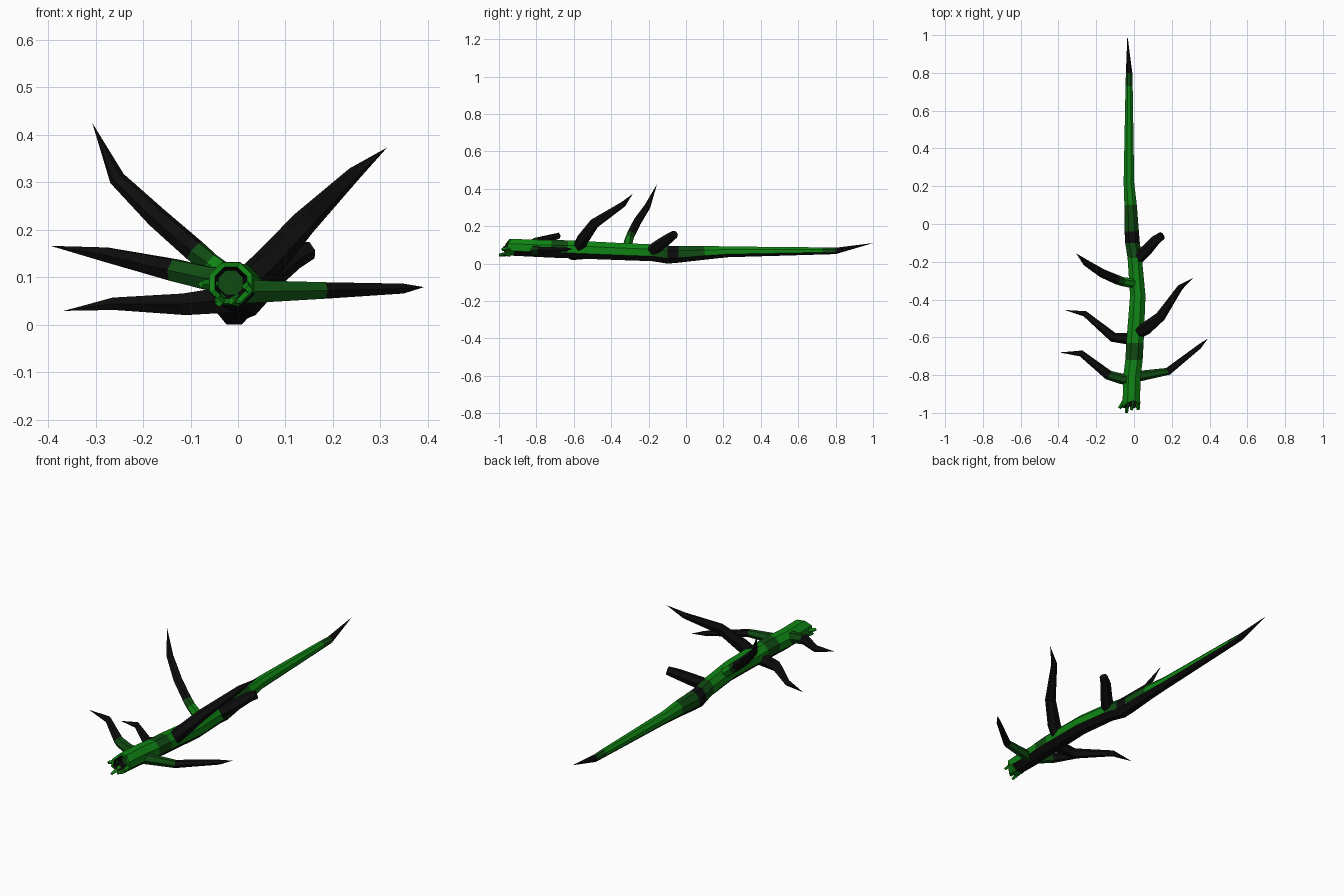
import bpy, bmesh, math
from mathutils import Vector

cube = bpy.data.objects.get("Cube")
if cube:
    bpy.data.objects.remove(cube, do_unlink=True)


def make_material(name, rgb):
    mat = bpy.data.materials.new(name)
    mat.use_nodes = True
    mat.diffuse_color = (*rgb, 1)
    mat.node_tree.nodes["Principled BSDF"].inputs["Base Color"].default_value = (*rgb, 1)
    return mat


MATERIALS = [make_material("moss_green", (0.005, 0.23, 0.007)),
             make_material("dark_green", (0.005, 0.07, 0.006)),
             make_material("charred_black", (0.004, 0.004, 0.004))]
GREEN, DARK, BLACK = range(3)


def loft(name, rings, colours, underside=None, cap_start=None):
    """Skin a list of rings; a ring of one point closes the end."""
    bm = bmesh.new()
    loops = [[bm.verts.new(p) for p in ring] for ring in rings]
    for a, b, colour in zip(loops, loops[1:], colours):
        n = len(a)
        for i in range(n):
            j = (i + 1) % n
            quad = [a[i], a[j], b[0]] if len(b) == 1 else [a[i], a[j], b[j], b[i]]
            bm.faces.new(quad).material_index = colour
    for loop, colour in ((loops[0], cap_start), (loops[-1], colours[-1])):
        if len(loop) > 2 and colour is not None:
            bm.faces.new(loop).material_index = colour
    bmesh.ops.recalc_face_normals(bm, faces=bm.faces)
    bm.normal_update()
    if underside is not None:
        for f in bm.faces:
            if f.normal.z < -0.3 and f.calc_center_median().y > -0.88:
                f.material_index = underside
    mesh = bpy.data.meshes.new(name)
    bm.to_mesh(mesh)
    bm.free()
    for mat in MATERIALS:
        mesh.materials.append(mat)
    obj = bpy.data.objects.new(name, mesh)
    bpy.context.collection.objects.link(obj)
    return obj


def octagon(y, x, z, rx, rz, jag=None):
    ring = []
    for k in range(8):
        a = math.radians(22.5 + 45 * k)
        ring.append(Vector((x + rx * 1.08 * math.cos(a),
                            y + (jag[k] if jag else 0),
                            z + rz * 1.08 * math.sin(a))))
    return ring


def branch(name, points, radii, colours, sides=6):
    """Tapered limb whose rings follow the bends of a path."""
    pts = [Vector(p) for p in points]
    rings = []
    for i, (p, r) in enumerate(zip(pts, radii)):
        if r == 0:
            rings.append([p])
            continue
        d = (pts[min(i + 1, len(pts) - 1)] - pts[max(i - 1, 0)]).normalized()
        u = d.cross(Vector((0, 0, 1))).normalized()
        v = u.cross(d)
        angles = [2 * math.pi * k / sides for k in range(sides)]
        rings.append([p + (u * math.cos(a) + v * math.sin(a)) * r for a in angles])
    return loft(name, rings, colours, cap_start=colours[0])


# Main trunk: y, x, z, half width, half height, colour of the following stretch
TRUNK = [
    (-0.80, -0.01, 0.082, 0.046, 0.046, GREEN),
    (-0.72, 0.0, 0.079, 0.046, 0.047, DARK),
    (-0.63, 0.005, 0.077, 0.046, 0.048, GREEN),
    (-0.38, 0.02, 0.066, 0.041, 0.046, GREEN),
    (-0.18, 0.004, 0.058, 0.038, 0.045, DARK),
    (-0.10, -0.008, 0.048, 0.039, 0.048, BLACK),
    (-0.04, -0.012, 0.05, 0.038, 0.045, DARK),
    (0.10, -0.018, 0.058, 0.033, 0.037, GREEN),
    (0.22, -0.027, 0.063, 0.028, 0.029, GREEN),
    (0.73, -0.026, 0.068, 0.019, 0.019, DARK),
    (0.80, -0.026, 0.068, 0.017, 0.017, BLACK),
]
# Broken front end with a sunken hollow
JAG = [0.0, 0.02, 0.01, -0.01, -0.02, -0.01, -0.02, 0.0]
rings = [octagon(-0.91, -0.015, 0.088, 0.026, 0.026),
         octagon(-0.955, -0.015, 0.088, 0.034, 0.033, JAG),
         octagon(-0.955, -0.015, 0.088, 0.045, 0.043, JAG),
         octagon(-0.92, -0.014, 0.087, 0.046, 0.045)]
rings += [octagon(*s[:5]) for s in TRUNK] + [[Vector((-0.035, 1.0, 0.11))]]
loft("trunk", rings, [BLACK, GREEN, GREEN, GREEN] + [s[5] for s in TRUNK],
     underside=BLACK, cap_start=DARK)

# Splinters around the broken end
SPLINTERS = {
    "splinter_left": ((0.02, -0.94, 0.08), (0.022, -0.985, 0.075)),
    "splinter_right": ((-0.05, -0.94, 0.085), (-0.078, -0.975, 0.085)),
    "splinter_low": ((-0.035, -0.94, 0.055), (-0.04, -1.0, 0.045)),
    "splinter_bottom": ((0.0, -0.94, 0.052), (-0.015, -0.985, 0.05)),
}
for name, path in SPLINTERS.items():
    branch(name, path, (0.014, 0.008), [GREEN], sides=4)

# Side branches
branch("front_right_branch",
       [(-0.01, -0.825, 0.09), (-0.065, -0.82, 0.098), (-0.135, -0.80, 0.115),
        (-0.28, -0.685, 0.148), (-0.395, -0.68, 0.166)],
       [0.032, 0.028, 0.026, 0.017, 0], [DARK, DARK, BLACK, BLACK])
branch("middle_right_branch",
       [(0.0, -0.61, 0.055), (-0.11, -0.60, 0.043), (-0.26, -0.475, 0.044),
        (-0.367, -0.455, 0.029)],
       [0.033, 0.026, 0.015, 0], [BLACK] * 3)
branch("rear_right_branch",
       [(0.0, -0.315, 0.085), (-0.06, -0.305, 0.13), (-0.09, -0.295, 0.155),
        (-0.17, -0.26, 0.225), (-0.255, -0.205, 0.308), (-0.307, -0.155, 0.425)],
       [0.026, 0.024, 0.025, 0.023, 0.017, 0],
       [GREEN, DARK, BLACK, BLACK, BLACK])
branch("front_left_branch",
       [(0.0, -0.81, 0.07), (0.06, -0.80, 0.07), (0.18, -0.78, 0.072),
        (0.345, -0.65, 0.076), (0.392, -0.605, 0.079)],
       [0.03, 0.026, 0.02, 0.012, 0], [DARK, DARK, BLACK, BLACK])
branch("middle_left_branch",
       [(0.015, -0.575, 0.08), (0.06, -0.555, 0.125), (0.14, -0.49, 0.215),
        (0.245, -0.335, 0.318), (0.314, -0.285, 0.373)],
       [0.036, 0.034, 0.027, 0.015, 0], [BLACK] * 4)
branch("rear_left_stub",
       [(0.01, -0.19, 0.065), (0.07, -0.135, 0.105), (0.115, -0.085, 0.14),
        (0.15, -0.06, 0.157)],
       [0.033, 0.03, 0.026, 0.021], [BLACK] * 3)
